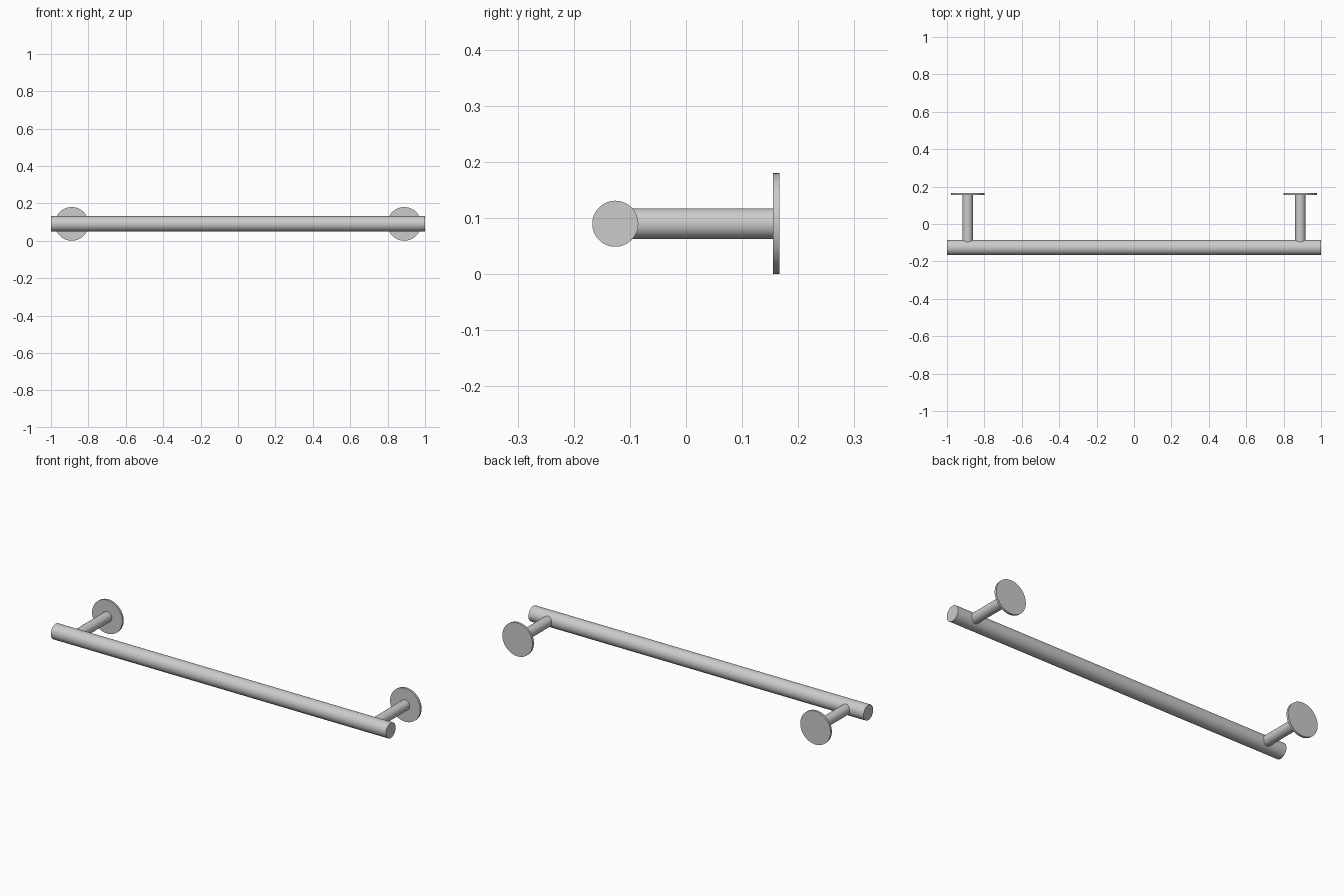
import bpy
from math import pi

if "Cube" in bpy.data.objects:
    bpy.data.objects.remove(bpy.data.objects["Cube"])

Z = 0.09        # height of all axes
BAR_Y = -0.126  # axis of the bar
WALL_Y = 0.167  # back of the wall plates


def cylinder(name, radius, length, location, rotation):
    bpy.ops.mesh.primitive_cylinder_add(vertices=64, radius=radius, depth=length,
                                        location=location, rotation=rotation)
    obj = bpy.context.object
    obj.name = name
    bpy.ops.object.shade_smooth_by_angle()
    return obj


# Long horizontal bar
cylinder("bar", 0.041, 2.0, (0, BAR_Y, Z), (0, pi / 2, 0))

# Post and round wall plate at each end
plate_front = WALL_Y - 0.012
for side, x in (("left", -0.889), ("right", 0.889)):
    cylinder(side + "_post", 0.0275, plate_front - BAR_Y + 0.004,
             (x, (plate_front + BAR_Y + 0.004) / 2, Z), (pi / 2, 0, 0))
    cylinder(side + "_wall_plate", 0.09, 0.012, (x, WALL_Y - 0.006, Z), (pi / 2, 0, 0))
